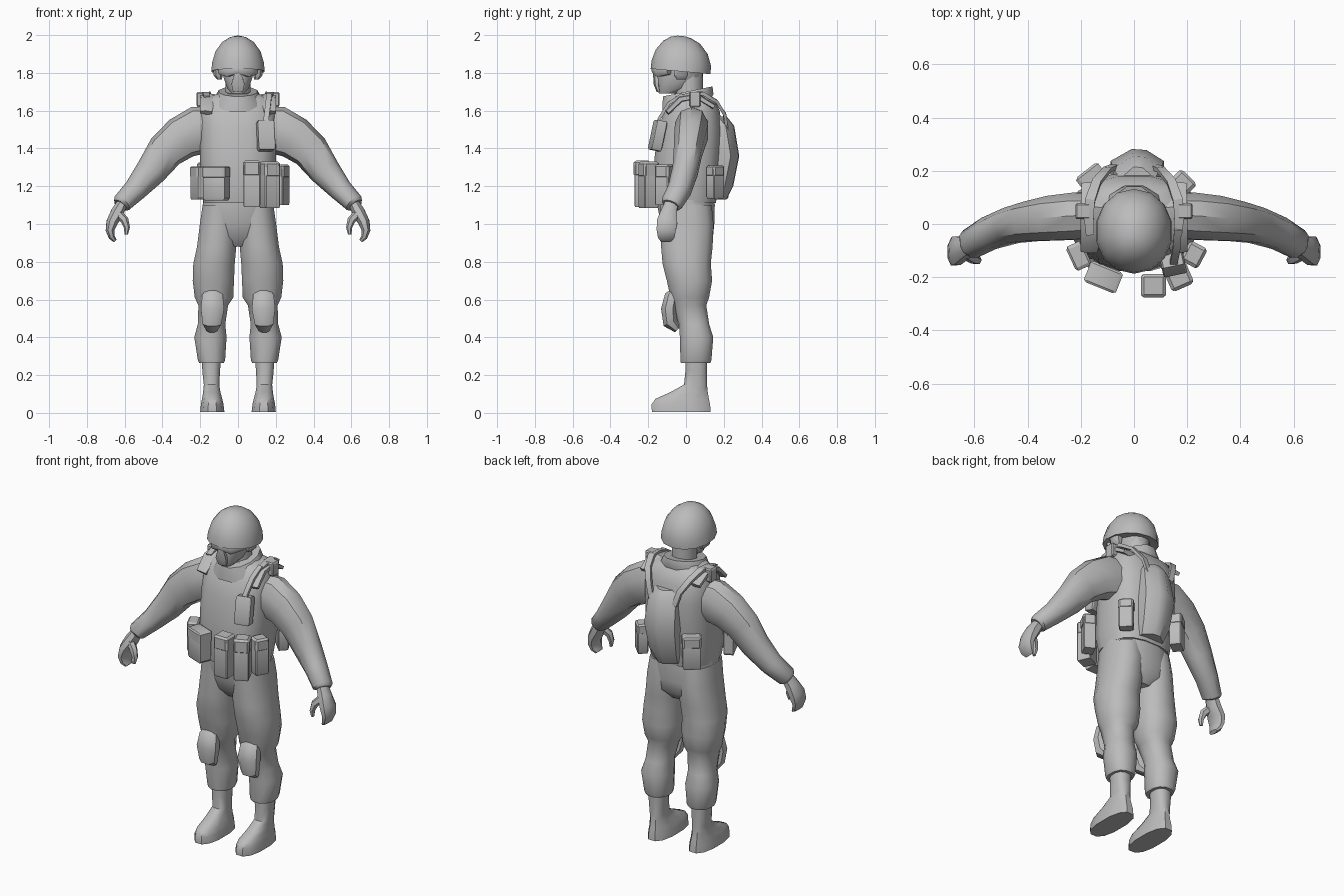
import bpy, bmesh, math
from mathutils import Vector, Matrix

grey = bpy.data.materials.new("plain grey")
grey.diffuse_color = (0.5, 0.5, 0.5, 1)


def finish(name, bm, angle=40):
    bmesh.ops.recalc_face_normals(bm, faces=bm.faces)
    me = bpy.data.meshes.new(name)
    bm.to_mesh(me)
    bm.free()
    ob = bpy.data.objects.new(name, me)
    bpy.context.collection.objects.link(ob)
    me.materials.append(grey)
    bpy.ops.object.select_all(action='DESELECT')
    ob.select_set(True)
    bpy.context.view_layer.objects.active = ob
    bpy.ops.object.shade_smooth_by_angle(angle=math.radians(angle))
    return ob


def skin(name, rings, angle=40):
    """Bridge equal rings of points and cap both ends."""
    bm = bmesh.new()
    vs = [[bm.verts.new(p) for p in r] for r in rings]
    n = len(vs[0])
    for a, b in zip(vs, vs[1:]):
        for i in range(n):
            j = (i + 1) % n
            bm.faces.new((a[i], a[j], b[j], b[i]))
    bm.faces.new(vs[0])
    bm.faces.new(vs[-1])
    return finish(name, bm, angle)


def unit(n, p):
    """Points of a unit superellipse, p = 2 is round."""
    out = []
    for i in range(n):
        t = 2 * math.pi * (i + 0.5) / n
        c, s = math.cos(t), math.sin(t)
        out.append((math.copysign(abs(c) ** (2 / p), c), math.copysign(abs(s) ** (2 / p), s)))
    return out


def loft(name, rows, n=12, p=2.0, sx=1, tilt=0.0, angle=40):
    """Upright loft, rows are (z, x0, x1, y0, y1); tilt slopes z along y."""
    rings = []
    for z, x0, x1, y0, y1 in rows:
        cx, cy, rx, ry = (x0 + x1) / 2, (y0 + y1) / 2, (x1 - x0) / 2, (y1 - y0) / 2
        rings.append([(sx * (cx + rx * u), cy + ry * v, z + tilt * (cy + ry * v)) for u, v in unit(n, p)])
    return skin(name, rings, angle)


def tube(name, rows, side, n=10, p=2.0, sx=1, angle=40):
    """Loft along a path, rows are (x, y, z, width along side, thickness)."""
    pts = [Vector(r[:3]) for r in rows]
    rings = []
    for i, r in enumerate(rows):
        t = (pts[min(i + 1, len(pts) - 1)] - pts[max(i - 1, 0)]).normalized()
        s = Vector(side)
        s = (s - t * s.dot(t)).normalized()
        k = t.cross(s)
        ring = [pts[i] + s * r[3] * u + k * r[4] * v for u, v in unit(n, p)]
        rings.append([(sx * q.x, q.y, q.z) for q in ring])
    return skin(name, rings, angle)


def block(name, c, size, turn=0, lean=0, bevel=0.012):
    """Bevelled box."""
    bm = bmesh.new()
    bmesh.ops.create_cube(bm, size=1)
    bmesh.ops.bevel(bm, geom=bm.edges[:], offset=bevel / max(size), segments=1, affect='EDGES')
    m = (Matrix.Translation(c) @ Matrix.Rotation(math.radians(turn), 4, 'Z')
         @ Matrix.Rotation(math.radians(lean), 4, 'X') @ Matrix.Diagonal((*size, 1)))
    bm.transform(m)
    return finish(name, bm, 30)


def pouch(name, x, y, z0, z1, w, d, turn):
    """Belt pouch with an overhanging flap."""
    h = z1 - z0
    block(name, (x, y, z0 + h * 0.47), (w * 0.95, d * 0.92, h * 0.94), turn)
    block(name + "_flap", (x, y, z1 - h * 0.17), (w, d, h * 0.34), turn)


# Trunk: vest, hips
loft("vest", [(1.11, -.185, .185, -.165, .16), (1.2, -.198, .198, -.18, .175),
              (1.36, -.205, .205, -.168, .19), (1.5, -.205, .205, -.15, .195),
              (1.6, -.205, .205, -.115, .18), (1.66, -.185, .185, -.075, .15),
              (1.69, -.11, .11, -.06, .12)], 16, 2.7)
loft("hips", [(.88, -.08, .08, -.07, .1), (.93, -.17, .17, -.115, .145),
              (1.0, -.205, .205, -.135, .152), (1.1, -.19, .19, -.155, .155),
              (1.16, -.185, .185, -.15, .15)], 16, 2.3)

# Neck guard standing up at the back
loft("collar", [(1.62, -.15, .15, -.13, .13), (1.66, -.13, .13, -.13, .15),
                (1.70, -.105, .105, -.125, .145), (1.7, -.09, .09, -.1, .12)],
     12, 2, 1, 0.2)
loft("neck", [(1.6, -.07, .07, -.06, .09), (1.8, -.07, .07, -.06, .09)], 10)

# Head, face cover, goggles, helmet
loft("head", [(1.69, -.035, .035, -.145, -.05), (1.72, -.06, .06, -.152, .03),
              (1.78, -.08, .08, -.155, .09), (1.86, -.09, .09, -.15, .1)], 12, 2.2)
tube("nose_cover", [(0, -.145, 1.70, .03, .01), (0, -.155, 1.74, .04, .016),
                    (0, -.155, 1.8, .02, .02)], (1, 0, 0), 6)
tube("goggles", [(-.09, -.09, 1.815, .025, .02), (-.055, -.145, 1.81, .032, .02),
                 (0, -.165, 1.82, .024, .018), (.055, -.145, 1.81, .032, .02),
                 (.09, -.09, 1.815, .025, .02)], (0, 0, 1), 8, 3)
loft("helmet", [(1.81, -.125, .125, -.165, .11), (1.805, -.145, .145, -.187, .13),
                (1.85, -.14, .14, -.182, .132), (1.91, -.122, .122, -.16, .115),
                (1.96, -.085, .085, -.12, .075), (1.985, -.045, .045, -.08, .03),
                (1.993, -.012, .012, -.045, -.005)], 14, 2.1, 1, -.09, 50)

for s, tag in ((1, "left"), (-1, "right")):
    # Ear cup
    loft(tag + "_ear_cup", [(1.765, .085, .11, -.05, 0), (1.785, .08, .13, -.065, .012),
                            (1.84, .08, .135, -.065, .012)], 8, 2.4, s)
    # Trouser leg, bloused at thigh and calf
    loft(tag + "_trouser_leg",
         [(.265, .072, .208, -.03, .132), (.28, .066, .215, -.032, .137), (.4, .058, .234, -.035, .147),
          (.47, .065, .215, -.04, .125), (.57, .05, .212, -.075, .11), (.61, .022, .232, -.085, .125),
          (.7, .018, .243, -.105, .142), (.79, .014, .24, -.128, .135), (.88, .006, .22, -.136, .145),
          (1.0, .0, .205, -.135, .15), (1.1, .005, .19, -.14, .14)], 12, 2.3, s)
    # Boot
    loft(tag + "_boot",
         [(0.005, .07, .202, -.185, .135), (.045, .075, .198, -.187, .132), (.075, .082, .192, -.165, .125),
          (.11, .092, .186, -.085, .118), (.15, .098, .182, -.012, .113), (.22, .094, .19, -.005, .112),
          (.3, .088, .194, -.005, .112)], 12, 2.5, s)
    # Knee pad
    tube(tag + "_knee_pad", [(.138, -.045, .44, .03, .02), (.138, -.082, .475, .052, .042),
                             (.135, -.09, .55, .066, .045), (.135, -.075, .62, .058, .04),
                             (.135, -.055, .65, .035, .02)], (1, 0, 0), 8, 2.4, s)
    # Sleeve
    tube(tag + "_sleeve",
         [(.13, .035, 1.50, .085, .12), (.215, .03, 1.495, .092, .128), (.30, .022, 1.455, .088, .115),
          (.385, .01, 1.385, .078, .1), (.46, -.005, 1.28, .07, .083), (.545, -.035, 1.18, .064, .062),
          (.615, -.075, 1.11, .058, .052), (.622, -.08, 1.10, .045, .04)], (0, 1, 0), 10, 2.2, s)
    # Hand with curled fingers and thumb
    tube(tag + "_hand", [(.61, -.075, 1.115, .035, .03), (.64, -.09, 1.06, .045, .036),
                         (.667, -.1, 1.01, .058, .032), (.678, -.105, .965, .054, .024),
                         (.668, -.105, .93, .046, .018), (.65, -.105, .91, .03, .01)],
         (0, 1, 0), 8, 2.4, s)
    tube(tag + "_thumb", [(.635, -.11, 1.055, .025, .024), (.6, -.13, 1.02, .022, .022),
                          (.588, -.135, .98, .018, .016), (.592, -.138, .945, .01, .009)],
         (0, 1, 0), 6, 2, s)
    # Shoulder pad and rear strap
    block(tag + "_shoulder_buckle", (s * .192, .048, 1.66), (.055, .06, .08), 0, 0, .008)
    tube(tag + "_rear_strap", [(.075, .215, 1.5, .022, .012), (.1, .205, 1.58, .022, .012),
                               (.14, .16, 1.65, .024, .012), (.165, .09, 1.69, .026, .014),
                               (.17, .03, 1.69, .026, .014), (.165, -.04, 1.67, .022, .012)],
         (1, 0, 0), 4, 2, s, 30)
    # Shoulder yoke over the vest edge
    tube(tag + "_shoulder_yoke", [(.17, -.1, 1.59, .035, .014), (.16, -.03, 1.66, .045, .018),
                                  (.16, .06, 1.675, .045, .018), (.16, .15, 1.62, .04, .014)],
         (1, 0, 0), 6, 3, s)

# Front strap and chest pouch
tube("front_strap", [(.165, -.02, 1.685, .02, .012), (.16, -.09, 1.64, .02, .012),
                     (.15, -.14, 1.56, .02, .012), (.148, -.16, 1.5, .02, .012)],
     (1, 0, 0), 4, 2, 1, 30)
block("chest_pouch", (.147, -.15, 1.468), (.09, .06, .16), 12, -12)

# Belt pouches
pouch("front_pouch", .073, -.232, 1.09, 1.335, .095, .09, 0)
pouch("front_side_pouch", .168, -.198, 1.085, 1.33, .09, .09, 24)
pouch("side_pouch", .225, -.115, 1.10, 1.315, .085, .075, 62)
pouch("utility_pouch", -.115, -.2, 1.125, 1.305, .13, .085, -22)
pouch("small_side_pouch", -.208, -.12, 1.13, 1.305, .1, .065, -65)
pouch("rear_pouch", -.158, .172, 1.135, 1.325, .105, .075, 38)
pouch("rear_side_pouch", .185, .155, 1.135, 1.31, .085, .065, -45)

# Ridged back pack, hexagonal in section
pack = []
for z, w, y in ((1.13, .075, .215), (1.2, .09, .25), (1.36, .1, .282), (1.52, .09, .255), (1.57, .065, .215)):
    pack.append([(.012 + w * a, b, z) for a, b in
                 ((-1, .13), (1, .13), (1, y - .045), (.35, y - .004), (-.2, y), (-1, y - .045))])
skin("back_pack", pack, 35)
